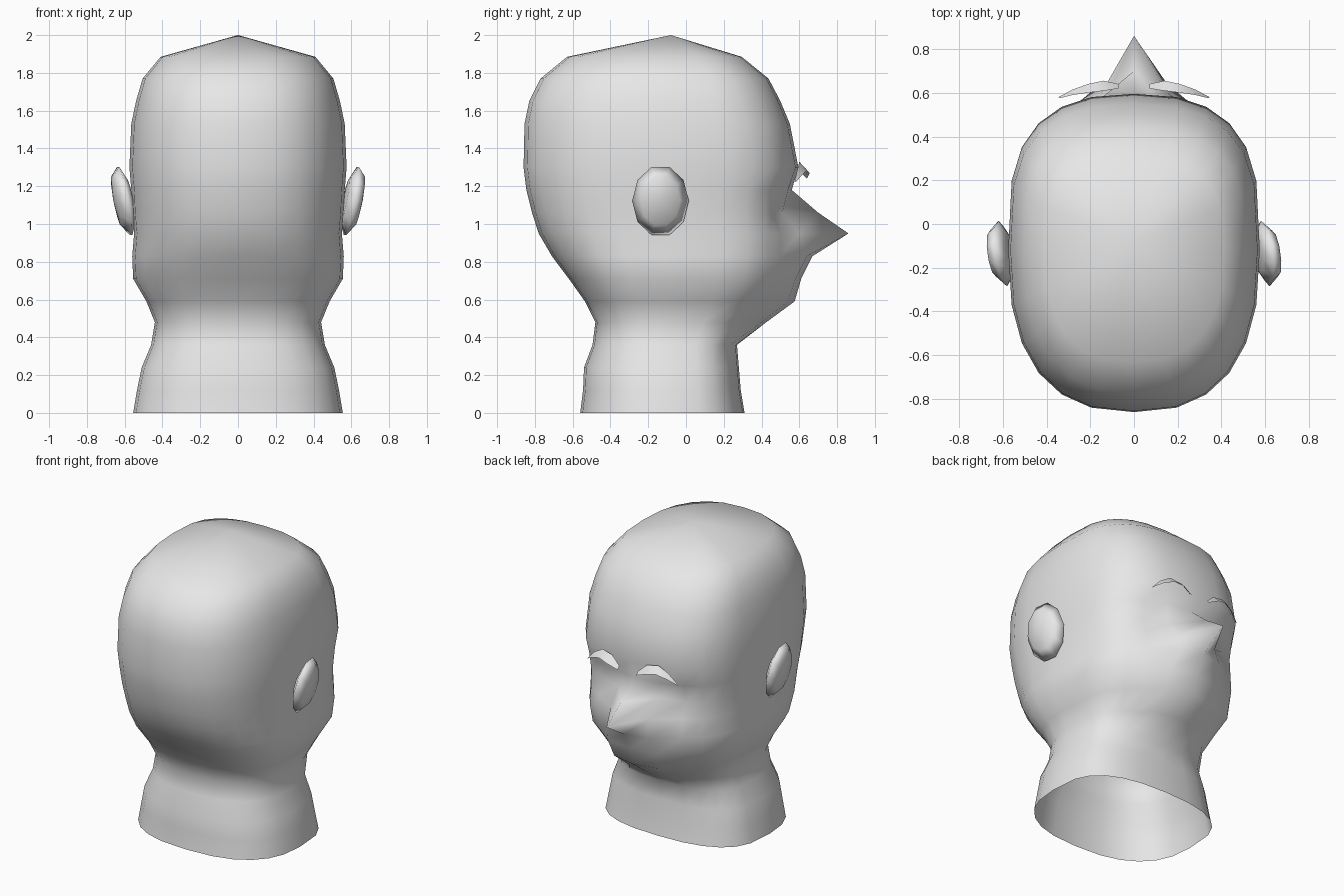
import bpy, bmesh, math
from mathutils import Matrix, Vector

if "Cube" in bpy.data.objects:
    bpy.data.objects.remove(bpy.data.objects["Cube"], do_unlink=True)

clay = bpy.data.materials.new("clay_grey")
clay.use_nodes = True
clay.diffuse_color = (0.8, 0.8, 0.8, 1)
clay.node_tree.nodes["Principled BSDF"].inputs["Base Color"].default_value = (0.8, 0.8, 0.8, 1)

SIDES = 24
MID_Y = -0.12


def finish(bm, name, recalc=True):
    if recalc:
        bmesh.ops.recalc_face_normals(bm, faces=bm.faces)
    mesh = bpy.data.meshes.new(name)
    bm.to_mesh(mesh)
    bm.free()
    mesh.materials.append(clay)
    for face in mesh.polygons:
        face.use_smooth = True
    obj = bpy.data.objects.new(name, mesh)
    bpy.context.collection.objects.link(obj)
    return obj


def bridge(bm, rings):
    for low, high in zip(rings, rings[1:]):
        for i in range(len(low)):
            j = (i + 1) % len(low)
            bm.faces.new((low[i], low[j], high[j], high[i]))


def fan(bm, ring, point):
    tip = bm.verts.new(point)
    for i in range(len(ring)):
        bm.faces.new((ring[i], ring[(i + 1) % len(ring)], tip))


def power(value, exponent):
    return math.copysign(abs(value) ** exponent, value)


# Head and neck: height, half width, back y, front y
sections = [
    (0.00, 0.555, -0.56, 0.31), (0.12, 0.535, -0.545, 0.29),
    (0.24, 0.51, -0.54, 0.28), (0.36, 0.46, -0.495, 0.27),
    (0.48, 0.44, -0.48, 0.35), (0.59, 0.485, -0.535, 0.46),
    (0.71, 0.555, -0.62, 0.53), (0.83, 0.56, -0.71, 0.56),
    (0.95, 0.55, -0.78, 0.56), (1.06, 0.56, -0.815, 0.54),
    (1.18, 0.565, -0.845, 0.56), (1.30, 0.575, -0.86, 0.595),
    (1.53, 0.565, -0.855, 0.55), (1.65, 0.54, -0.83, 0.50),
    (1.77, 0.505, -0.77, 0.437), (1.885, 0.41, -0.63, 0.295),
]
# Face columns by section: y at the centre line, beside it, and one further out
face = {
    4: (0.425, 0.40, 0.31), 5: (0.575, 0.54, 0.42), 6: (0.61, 0.58, 0.48),
    7: (0.67, 0.64, 0.50), 8: (0.86, 0.60, 0.50), 9: (0.70, 0.51, 0.46),
    10: (0.56, 0.54, 0.49),
}

bm = bmesh.new()
rings = []
for level, (z, width, back, front) in enumerate(sections):
    ring = []
    for i in range(SIDES):
        angle = math.tau * i / SIDES
        c, s = math.cos(angle), math.sin(angle)
        x = -width * power(s, 0.8)
        y = MID_Y + ((front - MID_Y) * power(c, 0.6) if c > 0 else (MID_Y - back) * power(c, 0.8))
        column = min(i, SIDES - i)
        if level in face and column < 3:
            y = face[level][column]
            if column == 1 and level in (7, 8, 9):
                x *= 0.8
        ring.append(bm.verts.new((x, y, z)))
    rings.append(ring)
bridge(bm, rings)
fan(bm, rings[-1], (0, -0.08, 2.0))
finish(bm, "head_and_neck")


# Ears: tilted domes, the second turned half round the vertical axis
def make_ear(name, turned):
    bm = bmesh.new()
    centre = Vector((0.6, -0.135, 1.122))

    def spot(radius, angle, out):
        dy = 0.15 * radius * math.cos(angle)
        dz = 0.19 * radius * math.sin(angle)
        return centre + Vector((out + 0.19 * dz - 0.13 * dy, dy, dz))

    loops = []
    for radius, out in ((0.6, -0.035), (1.0, 0.0), (0.7, 0.045)):
        loops.append([bm.verts.new(spot(radius, math.tau * k / 10, out)) for k in range(10)])
    bridge(bm, loops)
    fan(bm, loops[-1], spot(0, 0, 0.06))
    fan(bm, loops[0][::-1], spot(0, 0, -0.04))
    if turned:
        bmesh.ops.rotate(bm, verts=bm.verts, cent=(0, centre.y, 0),
                         matrix=Matrix.Rotation(math.pi, 3, "Z"))
    finish(bm, name)


make_ear("left_ear", False)
make_ear("right_ear", True)

# Brows: thin arched strips, upper edge then lower edge
upper = [(0.07, 0.62, 1.26), (0.13, 0.61, 1.315), (0.21, 0.60, 1.33), (0.28, 0.59, 1.29), (0.34, 0.575, 1.225)]
lower = [(0.07, 0.64, 1.24), (0.14, 0.655, 1.27), (0.21, 0.64, 1.285), (0.28, 0.615, 1.26), (0.345, 0.58, 1.22)]
for name, side in (("left_brow", 1), ("right_brow", -1)):
    bm = bmesh.new()
    edges = [[bm.verts.new((side * x, y, z)) for x, y, z in row] for row in (upper, lower)]
    for i in range(len(upper) - 1):
        quad = [edges[0][i], edges[0][i + 1], edges[1][i + 1], edges[1][i]]
        bm.faces.new(quad if side < 0 else quad[::-1])
    bm.normal_update()
    for strip in bm.faces:
        if strip.normal.z < 0:
            strip.normal_flip()
    finish(bm, name, recalc=False)
